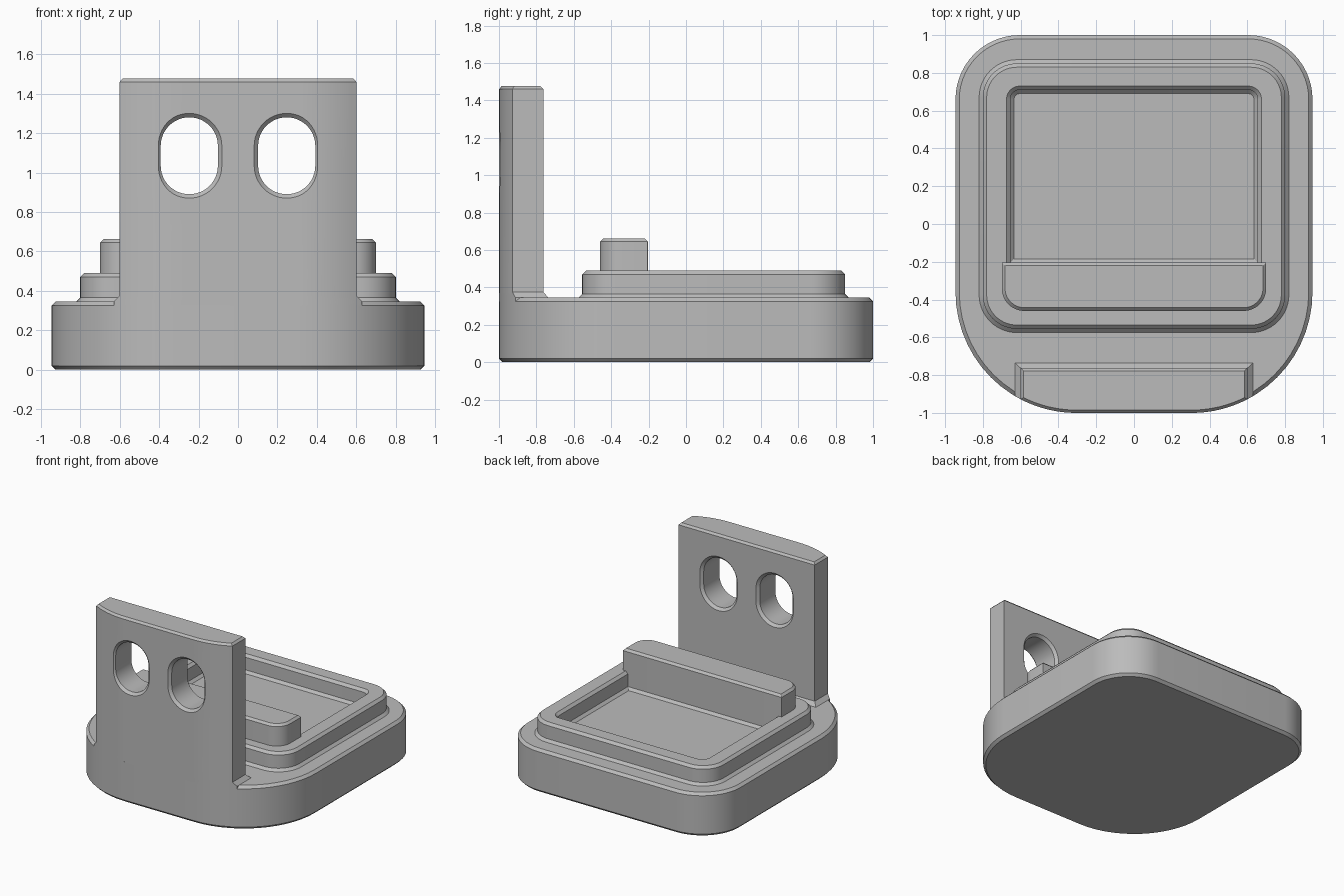
import bpy
import bmesh
from math import sin, cos, pi, sqrt, radians

cube = bpy.data.objects.get("Cube")
if cube:
    bpy.data.objects.remove(cube, do_unlink=True)

grey = bpy.data.materials.new("plain grey")
grey.use_nodes = True
colour = (0.5, 0.5, 0.5, 1)
grey.diffuse_color = colour
grey.node_tree.nodes["Principled BSDF"].inputs["Base Color"].default_value = colour

BASE_X, FRONT_R, BACK_R = 0.945, 0.64, 0.34
CH = 0.02  # common chamfer


def rounded(hx, y0, y1, rf, rb, inset=0, steps=14):
    """Rounded rectangle, anticlockwise, with own front and back corner radii."""
    points = []
    corners = [(1, y1, rb, 0), (-1, y1, rb, 1), (-1, y0, rf, 2), (1, y0, rf, 3)]
    for side, y, r, quarter in corners:
        cx = side * (hx - r)
        cy = y - r if quarter < 2 else y + r
        r = max(r - inset, 0.001)
        for i in range(steps + 1):
            a = (quarter + i / steps) * pi / 2
            points.append((cx + r * cos(a), cy + r * sin(a)))
    return points


def wall_ring(half, back, inset=0, steps=48):
    """Plan of the upright: straight back, front following the base outline."""
    points = [(half, back), (-half, back)]
    flat = BASE_X - FRONT_R
    r = FRONT_R - inset
    for i in range(steps + 1):
        x = half * (2 * i / steps - 1)
        over = max(abs(x) - flat, 0)
        points.append((x, FRONT_R - 1 - sqrt(r * r - over * over)))
    return points


def loft(name, levels, upright=False):
    """Skin equal-length rings; upright rings are stacked along y instead of z."""
    bm = bmesh.new()
    rings = [[bm.verts.new((x, h, y) if upright else (x, y, h)) for x, y in ring]
             for ring, h in levels]
    for low, high in zip(rings, rings[1:]):
        for i in range(len(low)):
            j = (i + 1) % len(low)
            bm.faces.new((low[i], low[j], high[j], high[i]))
    bm.faces.new(rings[0][::-1])
    bm.faces.new(rings[-1])
    bmesh.ops.recalc_face_normals(bm, faces=bm.faces)
    mesh = bpy.data.meshes.new(name)
    bm.to_mesh(mesh)
    bm.free()
    mesh.materials.append(grey)
    obj = bpy.data.objects.new(name, mesh)
    bpy.context.collection.objects.link(obj)
    return obj


def activate(obj):
    bpy.ops.object.select_all(action='DESELECT')
    obj.select_set(True)
    bpy.context.view_layer.objects.active = obj


# Base slab with chamfered rims
def base_ring(inset):
    return rounded(BASE_X, -1, 1, FRONT_R, BACK_R, inset)


base = loft("base", [(base_ring(CH), 0), (base_ring(0), CH),
                     (base_ring(0), 0.325), (base_ring(CH), 0.345)])


# Tray: flared foot, outer wall, rim, then down into the recess
def tray_ring(inset):
    return rounded(0.8, -0.555, 0.85, 0.18, 0.18, inset)


def recess_ring(d):
    return rounded(0.675 - d, -0.225 + d, 0.73 - d, 0.002, 0.07 - d)


tray = loft("tray", [(tray_ring(-CH), 0.342), (tray_ring(-CH), 0.345),
                     (tray_ring(0), 0.365), (tray_ring(0), 0.47),
                     (tray_ring(CH), 0.49), (recess_ring(0), 0.49),
                     (recess_ring(CH), 0.47), (recess_ring(CH), 0.37),
                     (recess_ring(2 * CH), 0.35)])


# Raised stop bar at the front of the recess
def bar_ring(d):
    return rounded(0.7 - d, -0.46 + d, -0.204 - d, 0.12 - d, 0.002)


bar = loft("stop_bar", [(bar_ring(0), 0.37), (bar_ring(0), 0.645),
                        (bar_ring(0.017), 0.662)])

# Upright front plate with a flared foot
plate = loft("upright_plate", [(wall_ring(0.63, -0.735), 0.325),
                               (wall_ring(0.63, -0.735), 0.345),
                               (wall_ring(0.6, -0.763), 0.375),
                               (wall_ring(0.6, -0.763), 1.46),
                               (wall_ring(0.585, -0.778, 0.015), 1.476)])


# Two chamfered slots through the plate
def slot_ring(x, r, steps=24):
    points = []
    for end in (0, 1):
        for i in range(steps + 1):
            a = (end + i / steps) * pi
            points.append((x + r * cos(a), 1.085 + (0.05 if end == 0 else -0.05) + r * sin(a)))
    return points


for side in (-1, 1):
    x = side * 0.247
    cutter = loft("slot_cutter", [(slot_ring(x, 0.185), -1.02), (slot_ring(x, 0.145), -0.98),
                                  (slot_ring(x, 0.145), -0.783), (slot_ring(x, 0.185), -0.743)], True)
    cutter.hide_render = True
    activate(plate)
    cut = plate.modifiers.new("slot", 'BOOLEAN')
    cut.operation = 'DIFFERENCE'
    cut.solver = 'EXACT'
    cut.object = cutter
    bpy.ops.object.modifier_apply(modifier=cut.name)
    bpy.data.objects.remove(cutter, do_unlink=True)

for part in (base, tray, bar, plate):
    activate(part)
    bpy.ops.object.shade_smooth_by_angle(angle=radians(30))
